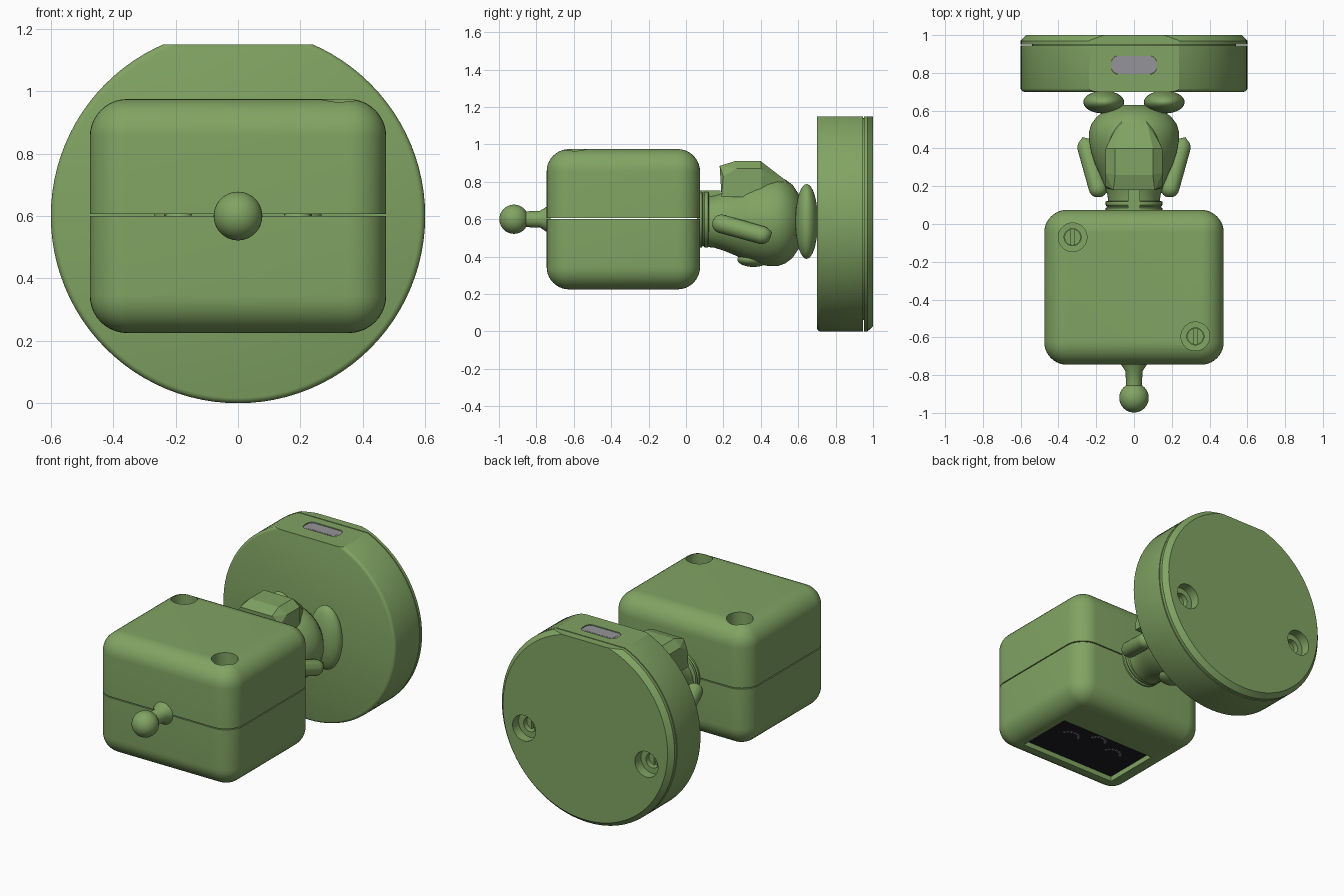
import bpy, bmesh, math
from mathutils import Vector, Matrix

if "Cube" in bpy.data.objects:
    bpy.data.objects.remove(bpy.data.objects["Cube"])


def material(name, rgb):
    m = bpy.data.materials.new(name)
    m.diffuse_color = (*rgb, 1)
    m.use_nodes = True
    m.node_tree.nodes["Principled BSDF"].inputs["Base Color"].default_value = m.diffuse_color
    return m


GREEN = material("green", (0.22, 0.37, 0.125))
BLACK = material("black", (0.012, 0.013, 0.018))
GREY = material("grey", (0.3, 0.3, 0.32))


def finish(name, bm, mat=GREEN, smooth=35):
    bmesh.ops.recalc_face_normals(bm, faces=bm.faces[:])
    me = bpy.data.meshes.new(name)
    bm.to_mesh(me)
    bm.free()
    ob = bpy.data.objects.new(name, me)
    bpy.context.collection.objects.link(ob)
    me.materials.append(mat)
    if smooth:
        smooth_obj(ob, smooth)
    return ob


def smooth_obj(ob, angle=35):
    bpy.ops.object.select_all(action='DESELECT')
    ob.select_set(True)
    bpy.context.view_layer.objects.active = ob
    bpy.ops.object.shade_smooth_by_angle(angle=math.radians(angle))


def box(name, c, s, bevel=0, segs=8, mat=GREEN, only=None):
    """Box from centre and size; 'only' limits the bevel to edges along one axis."""
    bm = bmesh.new()
    bmesh.ops.create_cube(bm, size=1, matrix=Matrix.Translation(c) @ Matrix.Diagonal((*s, 1)))
    if bevel:
        edges = [e for e in bm.edges if only is None or
                 abs((e.verts[0].co - e.verts[1].co)[only]) > 1e-5]
        bmesh.ops.bevel(bm, geom=edges, offset=bevel, segments=segs, profile=0.5, affect='EDGES')
    return finish(name, bm, mat)


def lathe(name, prof, start, axis='Y', n=64, mat=GREEN):
    """Revolve (distance, radius) points about an axis through start, with closed ends."""
    bm = bmesh.new()
    rings = []
    for d, r in prof:
        ring = []
        for i in range(n):
            a = 2 * math.pi * i / n
            u, v = r * math.cos(a), r * math.sin(a)
            ring.append(bm.verts.new(Vector(start) + Vector((u, d, v) if axis == 'Y' else (u, v, d))))
        rings.append(ring)
    for a, b in zip(rings, rings[1:]):
        for i in range(n):
            bm.faces.new((a[i], a[(i + 1) % n], b[(i + 1) % n], b[i]))
    bm.faces.new(rings[0])
    bm.faces.new(rings[-1])
    return finish(name, bm, mat)


def ball(name, c, s, rot=None, mat=GREEN):
    bm = bmesh.new()
    m = Matrix.Translation(c) @ (rot or Matrix()) @ Matrix.Diagonal((*s, 1))
    bmesh.ops.create_uvsphere(bm, u_segments=40, v_segments=24, radius=1, matrix=m)
    return finish(name, bm, mat)


def hull(name, pts, mat=GREEN, smooth=0):
    bm = bmesh.new()
    for p in pts:
        bm.verts.new(p)
    res = bmesh.ops.convex_hull(bm, input=bm.verts[:])
    bmesh.ops.delete(bm, geom=[g for g in res["geom_interior"] if isinstance(g, bmesh.types.BMVert)],
                     context='VERTS')
    return finish(name, bm, mat, smooth)


def cut(ob, *cutters):
    for c in cutters:
        m = ob.modifiers.new("cut", 'BOOLEAN')
        m.operation, m.solver, m.object = 'DIFFERENCE', 'EXACT', c
        bpy.context.view_layer.objects.active = ob
        bpy.ops.object.modifier_apply(modifier=m.name)
        bpy.data.objects.remove(c)
    smooth_obj(ob)


# Head: rounded box split by a thin seam
head = box("head", (0, -0.335, 0.6), (0.95, 0.82, 0.75), 0.12, 10)
cut(head, box("seam_cutter", (0, -0.335, 0.603), (1.2, 1.1, 0.006)))

# Screw wells in the top of the head, with slotted screws
for i, (x, y) in enumerate([(-0.325, -0.07), (0.325, -0.595)]):
    cut(head, lathe("well_cutter", [(0, 0.045), (0.09, 0.045), (0.091, 0.076), (0.4, 0.076)],
                    (x, y, 0.74), 'Z', 40))
    screw = lathe(f"head_screw_{i}", [(0, 0.043), (0.05, 0.043)], (x, y, 0.74), 'Z', 32)
    cut(screw, box("slot_cutter", (x, y, 0.79), (0.022, 0.12, 0.04)))

# Recessed screen in the underside, with a dotted face
SY = -0.425
cut(head, box("screen_cutter", (0, SY, 0.22), (0.67, 0.37, 0.08)))
box("screen", (0, SY, 0.2625), (0.668, 0.368, 0.012), mat=BLACK)
for k, (cx, cy, r) in enumerate([(-0.16, 0.03, 0.055), (0.16, 0.03, 0.055), (0, 0.09, 0.05)]):
    for j in range(7):
        a = math.radians(15 + 25 * j)
        box(f"face_dot_{k}_{j}", (cx + r * math.cos(a), SY + cy + r * 0.8 * math.sin(a), 0.256),
            (0.013, 0.013, 0.004), mat=GREY)

# Antenna
lathe("antenna_stem", [(0, 0.068), (0.035, 0.045), (0.06, 0.042), (0.15, 0.042)],
      (0, -0.745, 0.6)).rotation_euler = (0, 0, 0)
bpy.data.objects.remove(bpy.data.objects["antenna_stem"])
lathe("antenna_stem", [(-0.11, 0.042), (-0.035, 0.045), (0, 0.068), (0.02, 0.075)], (0, -0.745, 0.6))
ball("antenna_ball", (0, -0.92, 0.6), (0.078,) * 3)

# Neck collar and torso
lathe("neck_collar", [(0.06, 0.15), (0.085, 0.15), (0.09, 0.142), (0.1, 0.15), (0.118, 0.15),
                      (0.123, 0.14)], (0, 0, 0.6))
box("neck_rib", (0, 0.12, 0.69), (0.065, 0.13, 0.125))
lathe("torso", [(0.1, 0.135), (0.15, 0.14), (0.2, 0.155), (0.26, 0.18), (0.32, 0.207), (0.38, 0.227),
                (0.44, 0.238), (0.49, 0.238), (0.53, 0.225), (0.57, 0.195), (0.6, 0.15), (0.63, 0.08)],
      (0, 0, 0.588))
ball("belly_badge", (0, 0.36, 0.385), (0.085, 0.085, 0.04))

# Backpack: faceted block tapering towards the feet
pack = []
for sx in (-1, 1):
    pack += [(sx * x, y, z) for x, y, z in [
        (0.11, 0.18, 0.885), (0.15, 0.2, 0.83), (0.15, 0.19, 0.72), (0.1, 0.26, 0.91),
        (0.1, 0.40, 0.91), (0.15, 0.27, 0.87), (0.15, 0.40, 0.87), (0.15, 0.40, 0.72),
        (0.07, 0.53, 0.81), (0.09, 0.53, 0.74), (0.06, 0.58, 0.75)]]
hull("backpack", pack)

# Arms and feet, mirrored
for side, sx in (("left", -1), ("right", 1)):
    a, b = Vector((sx * 0.19, 0.19, 0.575)), Vector((sx * 0.252, 0.405, 0.515))
    pts = []
    for c, r in ((a, 0.05), (b, 0.048)):
        for i in range(1, 12):
            t = math.pi * i / 12
            for j in range(24):
                p = 2 * math.pi * j / 24
                pts.append(c + r * Vector((math.sin(t) * math.cos(p), math.cos(t), math.sin(t) * math.sin(p))))
    pts.append(Vector((sx * 0.272, 0.46, 0.53)))
    hull(f"{side}_arm", pts, smooth=40)
    ball(f"{side}_foot", (sx * 0.16, 0.645, 0.588), (0.108, 0.06, 0.2))

# Base: front shell and back plate, both flattened on top
shell = lathe("base_shell", [(0.70, 0.583), (0.703, 0.591), (0.709, 0.597), (0.717, 0.6), (0.945, 0.6)],
              (0, 0, 0.6), n=96)
plate = lathe("base_plate", [(0.951, 0.6), (0.97, 0.6), (1.0, 0.572)], (0, 0, 0.6), n=96)
lathe("base_core", [(0.94, 0.54), (0.955, 0.54)], (0, 0, 0.6), n=64)
for part in (shell, plate):
    cut(part, box("flat_cutter", (0, 0.85, 1.3), (1.4, 0.6, 0.3)))

# Charging port in the flat top
cut(shell, box("port_cutter", (0, 0.842, 1.14), (0.24, 0.096, 0.1), 0.035, 6, only=2))
port = box("port_rim", (0, 0.842, 1.115), (0.238, 0.094, 0.06), 0.034, 6, GREY, only=2)
box("port_tongue", (0, 0.842, 1.128), (0.205, 0.066, 0.036), 0.025, 6, GREY, only=2)

# Screw wells in the back plate, with slotted screws
for i, x in enumerate((-0.425, 0.425)):
    for part in (plate, shell, bpy.data.objects["base_core"]):
        cut(part, lathe("well_cutter", [(0.85, 0.045), (0.94, 0.045), (0.9401, 0.08), (1.1, 0.08)],
                        (x, 0, 0.49), n=40))
    screw = lathe(f"base_screw_{i}", [(0.85, 0.044), (0.91, 0.044)], (x, 0, 0.49), n=32)
    cut(screw, box("slot_cutter", (x, 0.91, 0.49), (0.02, 0.04, 0.12)))
